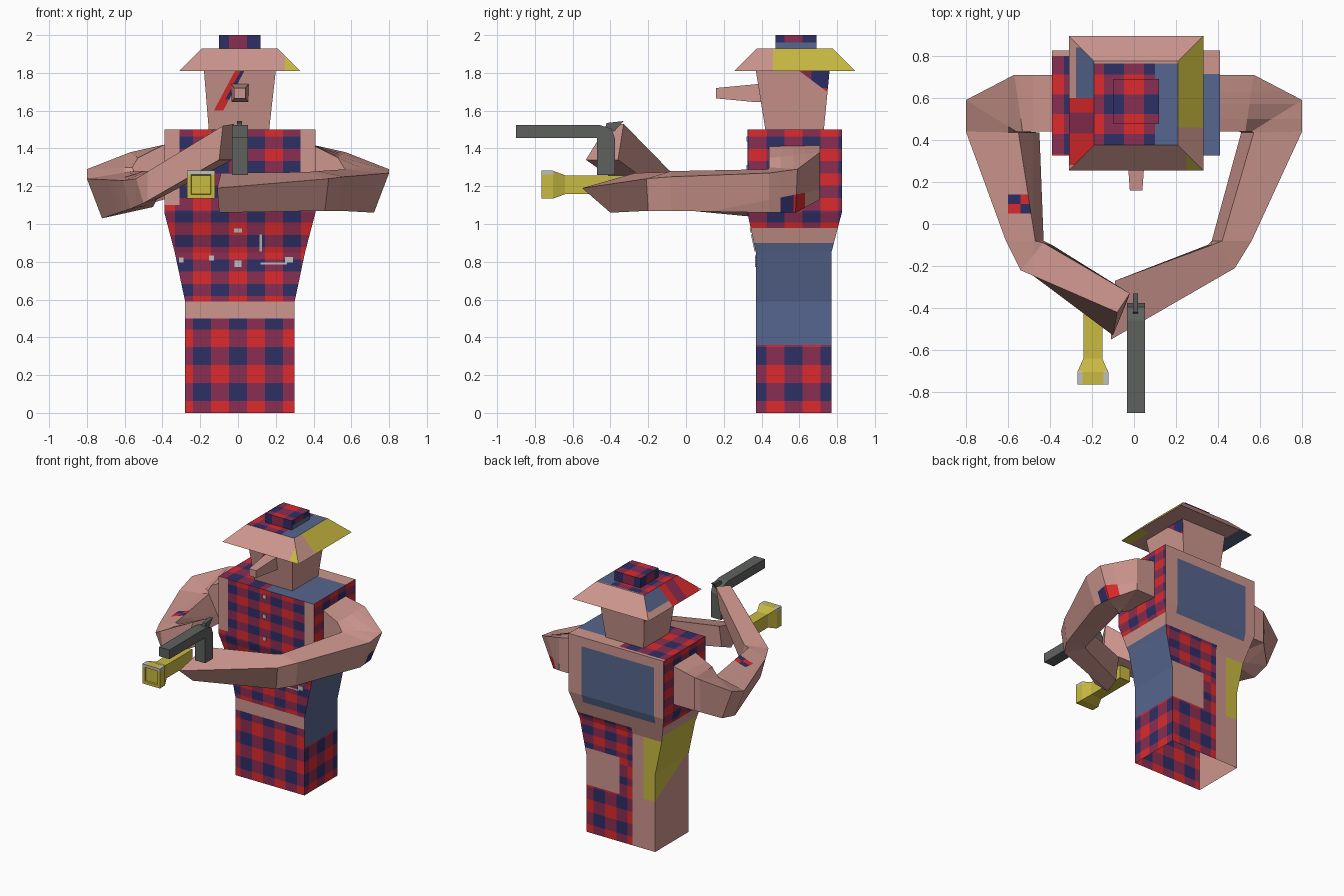
import bpy, bmesh
from mathutils import Vector

if "Cube" in bpy.data.objects:
    bpy.data.objects.remove(bpy.data.objects["Cube"])

# ---- palette (sRGB 0-255 converted to linear) ----
def lin(v):
    v /= 255
    return v / 12.92 if v < 0.04045 else ((v + 0.055) / 1.055) ** 2.4

PALETTE = {"skin": (205, 150, 142), "red": (220, 42, 44), "plum": (138, 46, 82),
           "navy": (46, 46, 102), "denim": (87, 102, 142), "yellow": (202, 186, 66),
           "gunmetal": (95, 97, 95), "light_grey": (192, 192, 190)}
MATS = {}
for key, rgb in PALETTE.items():
    MATS[key] = bpy.data.materials.new(key)
    MATS[key].diffuse_color = (*[lin(v) for v in rgb], 1)

# ---- helpers ----
def rect(x0, x1, y0, y1, z):
    return [(x0, y0, z), (x1, y0, z), (x1, y1, z), (x0, y1, z)]

def rect_y(x0, x1, z0, z1, y):
    return [(x0, y, z0), (x1, y, z0), (x1, y, z1), (x0, y, z1)]

def side(n):
    """Which way a face looks: +x, -x, front, back, up or down."""
    if abs(n.z) > 0.9:
        return "up" if n.z > 0 else "down"
    if abs(n.x) > abs(n.y):
        return "+x" if n.x > 0 else "-x"
    return "back" if n.y > 0 else "front"

def loft(name, rings, rule, caps=(True, True), cuts=()):
    """Skin rings of points, slice at planes, colour each face by rule(centre, normal)."""
    bm = bmesh.new()
    vs = [[bm.verts.new(p) for p in r] for r in rings]
    for a, b in zip(vs, vs[1:]):
        for i in range(len(a)):
            j = (i + 1) % len(a)
            bm.faces.new((a[i], a[j], b[j], b[i]))
    if caps[0]:
        bm.faces.new(vs[0][::-1])
    if caps[1]:
        bm.faces.new(vs[-1])
    bmesh.ops.recalc_face_normals(bm, faces=bm.faces)
    for co, no in cuts:
        bmesh.ops.bisect_plane(bm, geom=bm.verts[:] + bm.edges[:] + bm.faces[:],
                               plane_co=co, plane_no=no, dist=1e-5)
    bm.normal_update()
    slots = []
    for f in bm.faces:
        key = rule if isinstance(rule, str) else rule(f.calc_center_median(), f.normal)
        if key not in slots:
            slots.append(key)
        f.material_index = slots.index(key)
    me = bpy.data.meshes.new(name)
    bm.to_mesh(me)
    bm.free()
    for key in slots:
        me.materials.append(MATS[key])
    ob = bpy.data.objects.new(name, me)
    bpy.context.collection.objects.link(ob)
    return ob

def planes(xs=(), ys=(), zs=()):
    return ([((v, 0, 0), (1, 0, 0)) for v in xs] + [((0, v, 0), (0, 1, 0)) for v in ys]
            + [((0, 0, v), (0, 0, 1)) for v in zs])

# ---- plaid: red / plum / navy check ----
P, Q = 0.095, 0.065
XS = [P * (k + 0.5) for k in range(-5, 5)]
YS = [P * (k + 0.5) for k in range(2, 10)]
ZS = [0.11 + P * (k - 0.5) for k in range(0, 5)] + [0.65 + Q * (k + 0.5) for k in range(0, 21)]

def plaid(c, n):
    s = side(n)
    u = c.y if s in ("+x", "-x") else c.x
    a = round(u / P) + (1 if c.z > 0.55 else 0)
    if s in ("up", "down"):
        b = round(c.y / P)
    elif c.z < 0.55:
        b = round((c.z - 0.11) / P)
    else:
        b = round((c.z - 0.65) / Q)
    return ("navy", "plum", "red")[a % 2 + b % 2]

# ---- torso ----
def torso_rule(c, n):
    s, x, y, z = side(n), c.x, c.y, c.z
    if s == "up":
        if x > 0:
            return "denim" if y < 0.715 else "skin"
        return plaid(c, n) if y < 0.8 else "skin"
    if s == "front":
        if 0.5 < z < 0.59 or (z > 1.1 and not -0.31 < x < 0.33):
            return "skin"
        return plaid(c, n)
    if s == "+x":
        if 0.36 < z < 0.9:
            return "denim"
        return "skin" if 0.9 < z < 0.98 else plaid(c, n)
    if s == "-x":
        if z > 0.98:
            return plaid(c, n)
        return "yellow" if z > 0.38 + 0.6 * (0.77 - y) and z < 0.9 else "skin"
    if z > 0.9:
        return "denim" if 1.0 < z < 1.43 and -0.31 < x < 0.3 else "skin"
    if x < -0.18 and 0.38 < z < 0.85:
        return "yellow"
    if x < -0.09 or (x > 0.02 and 0.36 < z < 0.64):
        return "skin"
    return plaid(c, n)

loft("torso", [rect(-0.28, 0.30, 0.37, 0.77, 0), rect(-0.28, 0.30, 0.37, 0.77, 0.59),
               rect(-0.335, 0.355, 0.37, 0.77, 0.85), rect(-0.39, 0.41, 0.325, 0.825, 1.06),
               rect(-0.39, 0.41, 0.325, 0.825, 1.5)], torso_rule, (False, True),
     planes(XS + [-0.31, 0.33, 0.3, -0.18, -0.09, 0.02, 0], YS + [0.715, 0.8],
            ZS + [0.36, 0.38, 0.5, 0.59, 0.64, 0.85, 0.9, 0.98, 1.0, 1.1, 1.43])
     + [((0, 0.77, 0.38), (0, 0.6, 1))])

# shirt buttons and pocket trim as thin plates on the chest
def chest_y(z):
    return 0.37 - 0.045 * min(max((z - 0.85) / 0.21, 0), 1)

for i, (x, z, w, h) in enumerate([(0, 1.45, .025, .025), (0, 1.3, .025, .025), (0, 1.13, .025, .025),
                                  (0, .965, .04, .02), (0, .79, .035, .035), (-.3, .81, .025, .025),
                                  (-.14, .82, .025, .025), (.27, .81, .04, .03),
                                  (.12, .90, .012, .09), (.19, .79, .14, .01)]):
    y0, y1 = chest_y(z - h / 2), chest_y(z + h / 2)
    loft(f"shirt_button_{i}", [[(x + sx * w / 2, y + d, z + sz * h / 2)
         for sx, sz, y in ((-1, -1, y0), (1, -1, y0), (1, 1, y1), (-1, 1, y1))]
         for d in (-0.006, 0.002)], "light_grey")

# ---- head and nose ----
SLANT = Vector((0.88, 0, -0.47))
MID = Vector((-0.05, 0, 1.7))

def head_rule(c, n):
    s = side(n)
    d = (c - MID).dot(SLANT)
    if s == "front" and abs(d) < 0.022 and c.z > 1.6:
        return "navy" if d > 0.004 and c.z > 1.66 else "red"
    if s in ("+x", "-x") and (c.y - 0.6) * 0.12 + (c.z - 1.81) * 0.16 > 0:
        if s == "-x":
            return "red"
        return "red" if c.z < 1.72 else ("navy" if c.y > 0.665 else "plum")
    return "skin"

loft("head", [rect(-0.155, 0.165, 0.42, 0.73, 1.5), rect(-0.18, 0.20, 0.37, 0.76, 1.81)],
     head_rule, (True, True),
     [(MID + SLANT * k, SLANT) for k in (0.022, 0.004, -0.022)]
     + planes(ys=[0.665], zs=[1.6, 1.66, 1.72]) + [((0, 0.6, 1.81), (0, 0.12, 0.16))])
loft("nose", [rect_y(-0.035, 0.055, 1.645, 1.74, 0.41), rect_y(-0.035, 0.055, 1.645, 1.74, 0.37),
              rect_y(-0.02, 0.04, 1.665, 1.72, 0.16)], "skin")

# ---- hat: sloping brim plus small crown ----
def hat_rule(c, n):
    s = side(n)
    if s == "up":
        if c.y > 0.765:
            return "skin"
        return "denim" if c.x > 0.1 else plaid(c, n)
    if s == "down":
        if c.x < -0.2 and c.y > 0.6:
            return "denim"
        return "yellow" if c.x > 0.25 and c.y < 0.46 else "skin"
    if (s == "+x" and c.y > 0.46) or (s == "front" and c.x > 0.25):
        return "yellow"
    if s == "-x" and 0.28 < c.y < 0.6:
        return ("red", "plum", "red")[(c.y > 0.43) + (c.y > 0.53)]
    if s == "-x" and 0.6 < c.y < 0.84 and c.z > 1.845:
        return "denim"
    return "skin"

def crown_rule(c, n):
    return "denim" if side(n) == "+x" and c.z < 1.96 else plaid(c, n)

loft("hat_brim", [rect(-0.31, 0.33, 0.255, 0.895, 1.81), rect(-0.19, 0.21, 0.375, 0.775, 1.93)],
     hat_rule, (True, True),
     planes(XS + [-.2, .1, .25], YS + [.28, .43, .46, .53, .6, .84, .765], [1.845]))
loft("hat_crown", [rect(-0.10, 0.12, 0.475, 0.69, 1.93), rect(-0.10, 0.12, 0.475, 0.69, 2.0)],
     crown_rule, (False, True), planes(XS, YS, [1.96]))

# ---- arms: four-sided rings (inner top, outer top, outer bottom, inner bottom) ----
ARM = [[(.39, .44, 1.42), (.39, .71, 1.42), (.39, .71, 1.13), (.39, .44, 1.15)],
       [(.53, .44, 1.35), (.57, .71, 1.38), (.57, .71, 1.13), (.49, .44, 1.10)],
       [(.56, .44, 1.30), (.80, .59, 1.29), (.71, .58, 1.06), (.50, .44, 1.08)]]
LEFT_END = [[(.57, .435, 1.29), (.80, .44, 1.27), (.72, .44, 1.06), (.51, .435, 1.08)],
            [(.42, -.08, 1.28), (.56, -.08, 1.25), (.54, -.08, 1.07), (.37, -.08, 1.10)],
            [(.37, -.10, 1.275), (.48, -.21, 1.24), (.46, -.20, 1.07), (.35, -.10, 1.10)],
            [(-.09, -.27, 1.27), (-.11, -.55, 1.19), (-.10, -.40, 1.06), (-.09, -.30, 1.10)]]
RIGHT_END = [[(.55, .435, 1.28), (.80, .44, 1.24), (.72, .44, 1.03), (.45, .435, 1.09)],
             [(.47, -.08, 1.28), (.61, -.08, 1.23), (.57, -.08, 1.08), (.43, -.08, 1.13)],
             [(.43, -.09, 1.285), (.54, -.22, 1.24), (.50, -.20, 1.11), (.39, -.10, 1.15)],
             [(.02, -.33, 1.53), (.08, -.42, 1.52), (.10, -.53, 1.34), (.03, -.36, 1.34)]]

def left_rule(c, n):
    if .5 < c.y < .63 and c.z < 1.04 + c.y * .2 and n.x > 0.3:
        return "navy" if c.y < .57 else "red"
    return "skin"

def right_rule(c, n):
    if n.z > 0.5 and -.6 < c.x < -.48 and .05 < c.y < .14:
        return "red" if (c.x > -.54) == (c.y > .095) else "navy"
    return "skin"

loft("left_arm", ARM + LEFT_END, left_rule,
     cuts=planes(ys=[.5, .57, .63]) + [((0, 0, 1.04), (0, -.2, 1))])
loft("right_arm", [[(-x, y, z) for x, y, z in r] for r in ARM + RIGHT_END], right_rule,
     cuts=planes(xs=[-.6, -.54, -.48], ys=[.05, .095, .14]))

# ---- pistol: side profile extruded across x ----
GUN = [(-.9, 1.455), (-.9, 1.525), (-.46, 1.525), (-.395, 1.505), (-.375, 1.45),
       (-.375, 1.26), (-.47, 1.26), (-.47, 1.455)]
HAMMER = [(-.43, 1.50), (-.42, 1.535), (-.33, 1.545), (-.38, 1.49)]
for name, prof, x0, x1 in (("pistol", GUN, -.033, .053), ("pistol_hammer", HAMMER, -.005, .02)):
    loft(name, [[(x, y, z) for y, z in prof] for x in (x0, x1)], "gunmetal")

# ---- flashlight: square handle, flared head with recessed lens ----
def torch(y, hx, hz):
    return rect_y(-.196 - hx, -.196 + hx, 1.208 - hz, 1.208 + hz, y)

def torch_rule(c, n):
    if c.y < -.70 and c.z > 1.262 and (abs(c.x + .196) > .05 or n.y < -.9):
        return "light_grey"
    return "yellow"

loft("flashlight", [torch(-.33, .045, .05), torch(-.64, .045, .05), torch(-.705, .074, .074),
                    torch(-.765, .074, .074), torch(-.765, .053, .053), torch(-.755, .05, .05)],
     torch_rule, cuts=planes(xs=[-.246, -.146], ys=[-.7], zs=[1.262]))

for m in bpy.data.materials:
    if m.users and not m.is_grease_pencil:
        m.use_nodes = True
        m.node_tree.nodes["Principled BSDF"].inputs["Base Color"].default_value = m.diffuse_color
